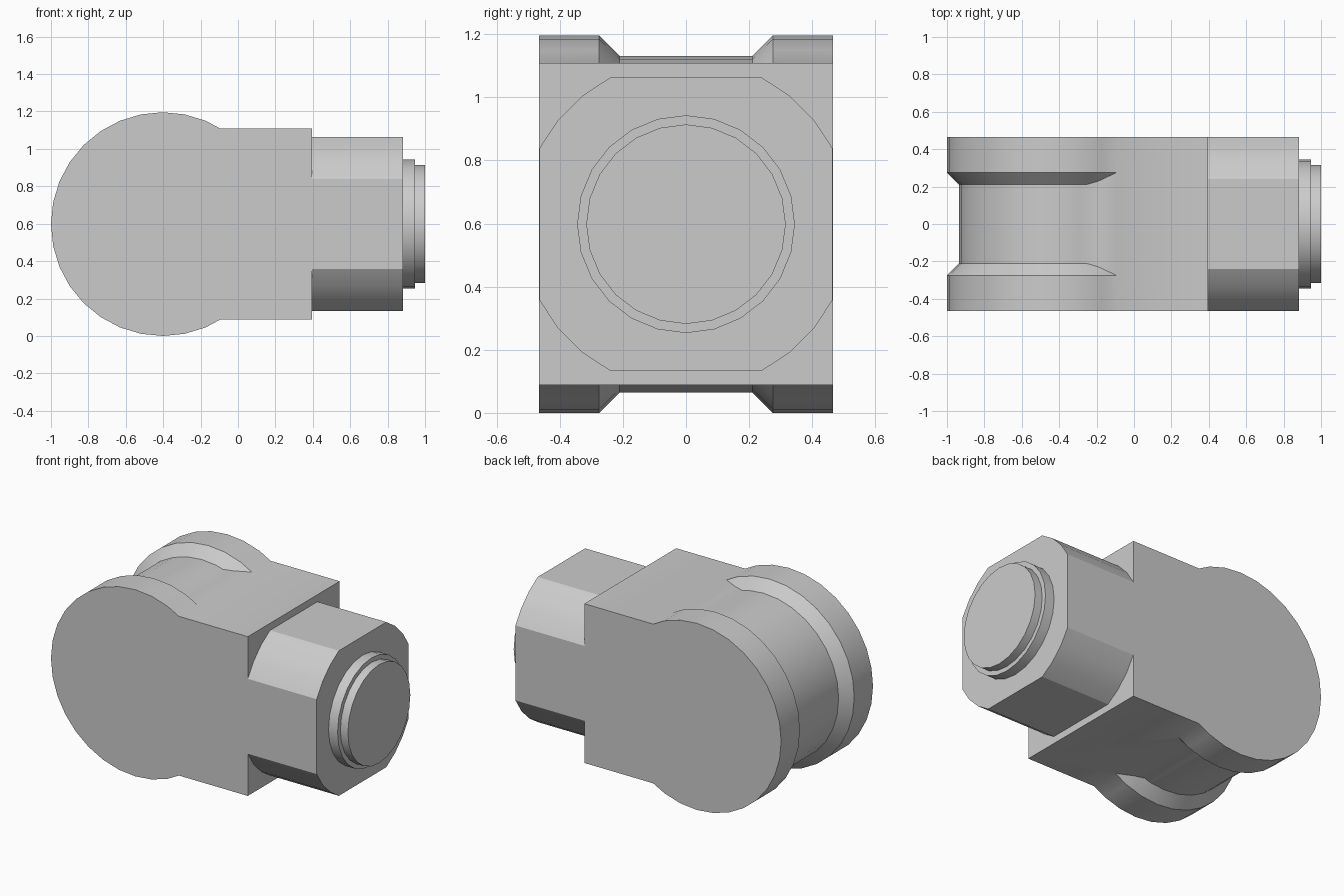
import bpy, bmesh
from math import sin, cos, pi, radians
from mathutils import Matrix, Vector

if "Cube" in bpy.data.objects:
    bpy.data.objects.remove(bpy.data.objects["Cube"], do_unlink=True)

MID_Z, HALF_W = 0.598, 0.465
PIVOT_X, BLOCK_END, NECK_END = -0.402, 0.395, 0.883

grey = bpy.data.materials.new("plain grey")
grey.use_nodes = True
colour = (0.6, 0.6, 0.6, 1)
grey.diffuse_color = colour
grey.node_tree.nodes["Principled BSDF"].inputs["Base Color"].default_value = colour


def make(name, bm):
    bmesh.ops.recalc_face_normals(bm, faces=bm.faces)
    mesh = bpy.data.meshes.new(name)
    bm.to_mesh(mesh)
    bm.free()
    mesh.materials.append(grey)
    obj = bpy.data.objects.new(name, mesh)
    bpy.context.collection.objects.link(obj)
    return obj


def select(obj):
    bpy.ops.object.select_all(action='DESELECT')
    obj.select_set(True)
    bpy.context.view_layer.objects.active = obj


def loft(name, rings):
    """Skin a list of equal-length point rings and cap both ends."""
    bm = bmesh.new()
    loops = [[bm.verts.new(p) for p in ring] for ring in rings]
    for a, b in zip(loops, loops[1:]):
        for i in range(len(a)):
            j = (i + 1) % len(a)
            bm.faces.new((a[i], a[j], b[j], b[i]))
    bm.faces.new(loops[0])
    bm.faces.new(loops[-1])
    return make(name, bm)


def circle(r, n):
    return [(r * cos(2 * pi * i / n), r * sin(2 * pi * i / n)) for i in range(n)]


# Round knuckle with a bevelled groove around its middle
half = [(HALF_W, 0.598), (0.275, 0.598), (0.21, 0.533)]
profile = [(-y, r) for y, r in half] + half[::-1]
knuckle = loft("knuckle_body", [
    [(PIVOT_X + u, y, MID_Z + v) for u, v in circle(r, 32)] for y, r in profile])

# Square block fused to the knuckle
bm = bmesh.new()
bmesh.ops.create_cube(bm, size=1, matrix=Matrix.LocRotScale(
    Vector(((PIVOT_X + BLOCK_END) / 2, 0, MID_Z)), None,
    Vector((BLOCK_END - PIVOT_X, 2 * HALF_W, 1.02))))
block = make("block_helper", bm)
union = knuckle.modifiers.new("fuse", 'BOOLEAN')
union.operation, union.solver, union.object = 'UNION', 'EXACT', block
select(knuckle)
bpy.ops.object.modifier_apply(modifier=union.name)
bpy.data.objects.remove(block, do_unlink=True)

# Square neck with rounded corners
corner = [radians(a) for a in (27.3, 39, 51, 62.7)]
section = [(0.523 * cos(a + q * pi / 2), 0.523 * sin(a + q * pi / 2))
           for q in range(4) for a in corner]
neck = loft("neck", [[(x, u, MID_Z + v) for u, v in section]
                     for x in (BLOCK_END, NECK_END)])

# Stepped round end cap
steps = [(NECK_END, 0.345), (0.947, 0.345), (0.947, 0.316), (1.0, 0.316)]
cap = loft("end_cap", [[(x, u, MID_Z + v) for u, v in circle(r, 24)]
                       for x, r in steps])

for obj in (knuckle, neck, cap):
    select(obj)
    bpy.ops.object.shade_smooth_by_angle(angle=radians(30))
